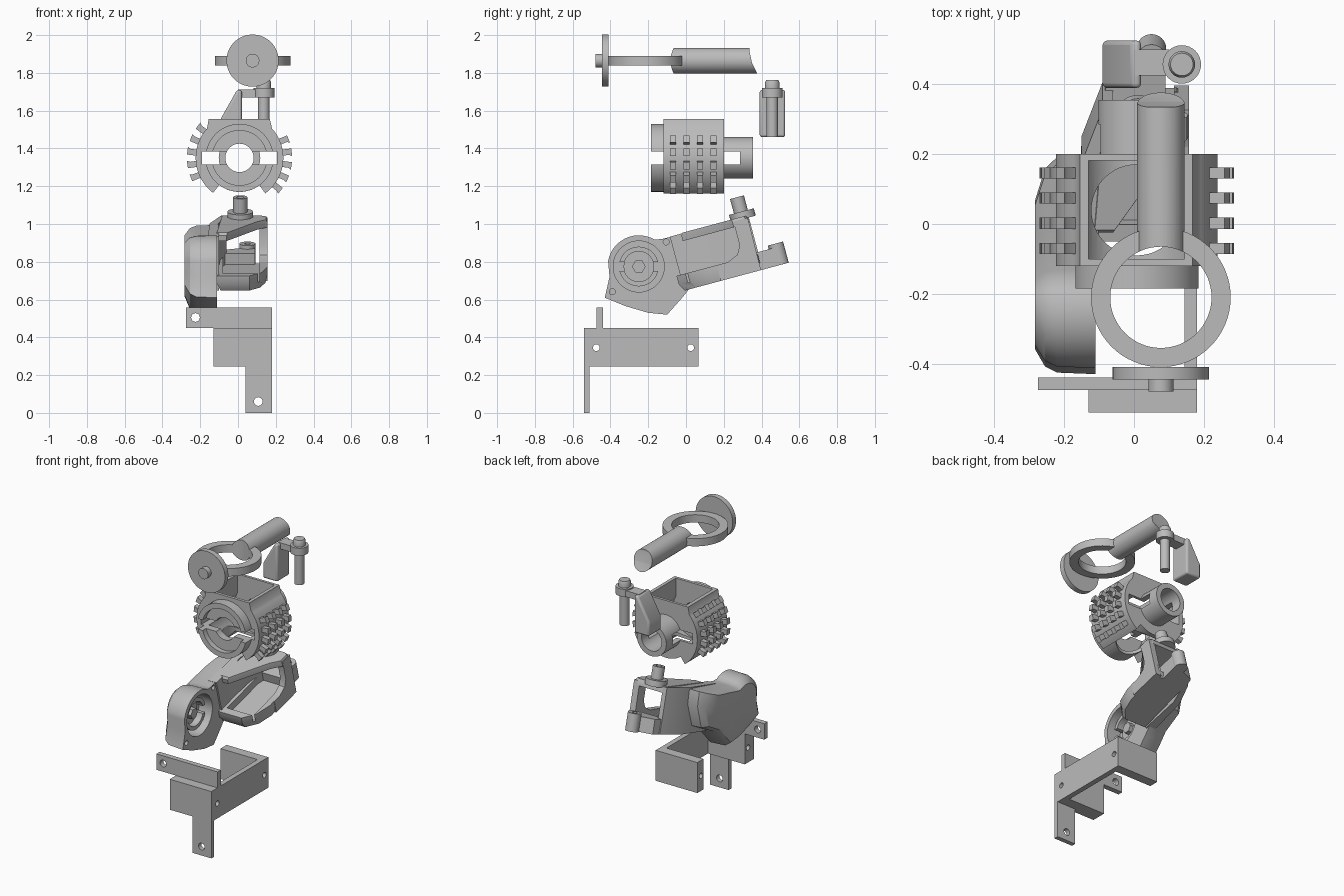
import bpy, bmesh, math
from mathutils import Matrix, Vector

if "Cube" in bpy.data.objects:
    bpy.data.objects.remove(bpy.data.objects["Cube"])

grey = bpy.data.materials.new("plain grey")
grey.use_nodes = True
grey.diffuse_color = (0.5, 0.5, 0.5, 1)
grey.node_tree.nodes["Principled BSDF"].inputs["Base Color"].default_value = (0.5, 0.5, 0.5, 1)

# The arm is modelled level, then tilted about the centre of its housing
TILT = Matrix.Translation((0, -0.25, 0.775)) @ Matrix.Rotation(math.radians(15), 4, "X")
PLACE = {"x": lambda p, d: (d, p[0], p[1]),
         "y": lambda p, d: (p[0], d, p[1]),
         "z": lambda p, d: (p[0], p[1], d)}


def prism(name, axis, pts, levels, scales=None, mat=None):
    """Loft an outline along an axis; optional scale of the outline per level."""
    bm = bmesh.new()
    n = len(pts)
    cx, cy = sum(p[0] for p in pts) / n, sum(p[1] for p in pts) / n
    rings = []
    for i, d in enumerate(levels):
        s = scales[i] if scales else 1
        rings.append([bm.verts.new(PLACE[axis]((cx + (p[0] - cx) * s, cy + (p[1] - cy) * s), d))
                      for p in pts])
    for lo, hi in zip(rings, rings[1:]):
        for i in range(n):
            bm.faces.new((lo[i], lo[(i + 1) % n], hi[(i + 1) % n], hi[i]))
    bm.faces.new(rings[0])
    bm.faces.new(rings[-1])
    bmesh.ops.recalc_face_normals(bm, faces=bm.faces)
    if mat:
        bm.transform(mat)
    mesh = bpy.data.meshes.new(name)
    bm.to_mesh(mesh)
    bm.free()
    mesh.materials.append(grey)
    ob = bpy.data.objects.new(name, mesh)
    bpy.context.collection.objects.link(ob)
    return ob


def arc(c, r, start=0, end=360, n=48):
    steps = n if end - start >= 360 else n + 1
    return [(c[0] + r * math.cos(math.radians(start + (end - start) * i / n)),
             c[1] + r * math.sin(math.radians(start + (end - start) * i / n))) for i in range(steps)]


def cyl(name, axis, c, r, a, b, n=48, mat=None):
    return prism(name, axis, arc(c, r, n=n), (a, b), mat=mat)


def box(name, x, y, z, mat=None):
    return prism(name, "z", [(x[0], y[0]), (x[1], y[0]), (x[1], y[1]), (x[0], y[1])], z, mat=mat)


def boolean(ob, others, op="DIFFERENCE"):
    bpy.context.view_layer.objects.active = ob
    for other in others:
        mod = ob.modifiers.new("cut", "BOOLEAN")
        mod.operation, mod.object, mod.solver = op, other, "EXACT"
        bpy.ops.object.modifier_apply(modifier=mod.name)
        bpy.data.objects.remove(other)
    return ob


# Mounting bracket: U-shaped base, strip and hanging tab
bracket = prism("mounting_bracket", "z",
                [(-0.13, -0.54), (0.18, -0.54), (0.18, 0.065), (-0.13, 0.065), (-0.13, 0.0),
                 (0.145, 0.0), (0.145, -0.44), (-0.13, -0.44)], (0.245, 0.45))
boolean(bracket, [cyl("hole", "x", (y, 0.345), 0.018, -0.3, 0.3, 20) for y in (-0.475, 0.025)])
strip = box("bracket_strip", (-0.275, 0.18), (-0.475, -0.44), (0.45, 0.557))
boolean(strip, [cyl("hole", "y", (-0.225, 0.505), 0.023, -0.6, -0.3, 20)])
tab = box("bracket_tab", (0.04, 0.18), (-0.54, -0.51), (0, 0.245))
boolean(tab, [cyl("hole", "y", (0.107, 0.06), 0.023, -0.6, -0.3, 20)])

# Arm housing with domed outer side and a round recess
outline = [(-0.43, 0.61), (-0.405, 0.72)] + arc((-0.25, 0.775), 0.165, 170, 60, 14) + \
          [(-0.13, 0.92), (0.0, 0.953), (0.18, 0.995), (0.2, 0.9), (0.16, 0.74), (0.02, 0.66),
           (-0.02, 0.61), (-0.1, 0.52), (-0.2, 0.53), (-0.32, 0.565)]
housing = prism("arm_housing", "x", outline, (-0.11, -0.22, -0.255, -0.283), (1, 0.98, 0.9, 0.68))
hub = (-0.25, 0.775)
boolean(housing, [cyl("recess", "x", hub, 0.135, -0.21, 0)] +
        [cyl("hole", "x", c, 0.016, -0.2, 0, 20) for c in ((-0.39, 0.642), (-0.105, 0.905))])
rim = cyl("recess_ring", "x", hub, 0.105, -0.22, -0.14)
boolean(rim, [cyl("bore", "x", hub, 0.08, -0.3, 0)] +
        [box("notch", (-0.3, 0), (-0.4, -0.1), (0.75, 0.8))])
cyl("hub_disc", "x", hub, 0.08, -0.22, -0.185)
cyl("hub_hex_bolt", "x", hub, 0.036, -0.2, -0.15, 6)

# Yoke: slanting side wall, two arms and a rear post around a window
prism("yoke_wall", "z", [(-0.16, 0.2), (-0.15, 0.47), (-0.09, 0.63), (-0.06, 0.63), (-0.105, 0.47),
                         (-0.1, 0.2)], (-0.186, 0.11), mat=TILT)
bottom = prism("yoke_bottom_arm", "z",
               [(-0.11, 0.18), (0.06, 0.18), (0.125, 0.25), (0.155, 0.36), (0.155, 0.6),
                (0.12, 0.625), (-0.09, 0.625)], (-0.186, -0.145, -0.1), (0.9, 1, 1), mat=TILT)
boolean(bottom, [box("hollow", (-0.08, 0.115), (0.23, 0.7), (-0.15, 0), mat=TILT)])
prism("yoke_top_arm", "z", [(-0.12, 0.26), (-0.06, 0.26), (0.1, 0.49), (0.155, 0.54), (0.155, 0.61),
                            (0.13, 0.625), (-0.09, 0.625)], (0.07, 0.1, 0.113), (1, 1, 0.95), mat=TILT)
prism("yoke_rear_post", "x", [(0.4, -0.186), (0.62, -0.186), (0.624, 0.1), (0.545, 0.1), (0.545, -0.03),
                              (0.52, -0.075), (0.46, -0.1), (0.4, -0.1)], (0.115, 0.157), mat=TILT)
prism("yoke_link", "z", [(-0.09, 0.6), (0.09, 0.6), (0.09, 0.72), (0.04, 0.72), (-0.07, 0.68)],
      (-0.186, -0.09), mat=TILT)
lug = cyl("yoke_lug", "z", (0.05, 0.73), 0.042, -0.186, -0.07, 32, TILT)
boolean(lug, [cyl("hole", "z", (0.05, 0.73), 0.016, -0.1, 0, 20, TILT)])
cyl("pivot_plate", "z", (0.012, 0.6), 0.068, 0.1, 0.14, 32, TILT)
pin = cyl("pivot_pin", "z", (0.012, 0.597), 0.038, 0.13, 0.22, 32, TILT)
boolean(pin, [cyl("hole", "z", (0.012, 0.597), 0.02, 0.18, 0.3, 20, TILT)])

# Toothed barrel: flat top, open underside, rear tube and front collar
mid = (0.008, 1.35)
profile = arc(mid, 0.232, -54, 42, 24) + [(0.168, 1.555), (-0.155, 1.555)] + \
    arc(mid, 0.232, 138, 233, 24) + arc(mid, 0.18, 233, 306, 16)
barrel = prism("barrel", "y", profile, (-0.12, 0.2))
boolean(barrel, [cyl("front_collar", "y", mid, 0.18, -0.185, -0.11),
                 cyl("rear_tube", "y", mid, 0.11, 0.19, 0.355)], "UNION")
boolean(barrel, [
    cyl("chamber", "y", mid, 0.16, -0.1, 0.182),
    cyl("bore", "y", mid, 0.075, -0.3, 0.5),
    cyl("collar_bore", "y", mid, 0.145, -0.3, -0.15),
    box("top_opening", (-0.13, 0.145), (-0.1, 0.182), (1.35, 1.7)),
    box("side_slot", (-0.19, 0.206), (-0.3, 0.285), (1.315, 1.385)),
    cyl("floor_hole", "z", (0.008, 0.04), 0.13, 1.0, 1.35)])

# Hooked teeth in four rows on both flanks
tooth = [(0.215, -0.016), (0.262, -0.016), (0.278, -0.024), (0.278, 0.016), (0.215, 0.016)]
for side, first in (("left", 22), ("right", 143)):
    for row in range(5):
        angle = first - 15 * row if side == "left" else first + 15 * row
        turn = Matrix.Translation((mid[0], 0, mid[1])) @ Matrix.Rotation(-math.radians(angle), 4, "Y")
        for col in range(4):
            y = -0.07 + 0.072 * col
            prism(f"{side}_tooth_{row}_{col}", "y", tooth, (y - 0.016, y + 0.016), mat=turn)

# Catch: sloping thumb piece, bar, eye and loose pin
catch = prism("catch_body", "y", [(-0.09, 1.46), (-0.09, 1.56), (-0.005, 1.71), (0.02, 1.71), (0.02, 1.46)],
              (0.39, 0.525))
bevel = catch.modifiers.new("soft edges", "BEVEL")
bevel.width, bevel.segments = 0.025, 3
box("catch_bar", (0.0, 0.1), (0.425, 0.5), (1.67, 1.712))
cyl("catch_eye", "z", (0.137, 0.457), 0.055, 1.67, 1.72, 32)
cyl("catch_pin", "z", (0.137, 0.457), 0.03, 1.46, 1.74, 32)
prism("catch_pin_head", "z", arc((0.137, 0.457), 0.038, n=32), (1.72, 1.75, 1.762), (1, 1, 0.85))

# Plunger: disc with knob, ring and slanted rod
cx, cz = 0.077, 1.865
cyl("plunger_disc", "y", (cx, cz), 0.138, -0.445, -0.41, 64)
cyl("plunger_knob", "y", (cx, cz), 0.036, -0.48, -0.44, 32)
ring = cyl("plunger_ring", "z", (cx, -0.21), 0.2, 1.838, 1.89, 64)
boolean(ring, [cyl("bore", "z", (cx, -0.21), 0.145, 1.7, 2, 64)])
rod = cyl("plunger_rod", "y", (cx, cz), 0.068, -0.15, 0.4)
boolean(rod, [cyl("ring_space", "z", (cx, -0.21), 0.145, 1.7, 2, 64),
              prism("slant", "x", [(0.335, 1.94), (0.335, 1.92), (0.35, 1.85), (0.38, 1.79),
                                   (0.5, 1.78), (0.5, 2)], (-0.2, 0.3))])

# Smooth curved faces, keep edges sharp
for ob in bpy.context.collection.objects:
    ob.select_set(ob.type == "MESH")
    if ob.type == "MESH":
        bpy.context.view_layer.objects.active = ob
bpy.ops.object.shade_smooth_by_angle(angle=math.radians(30))
